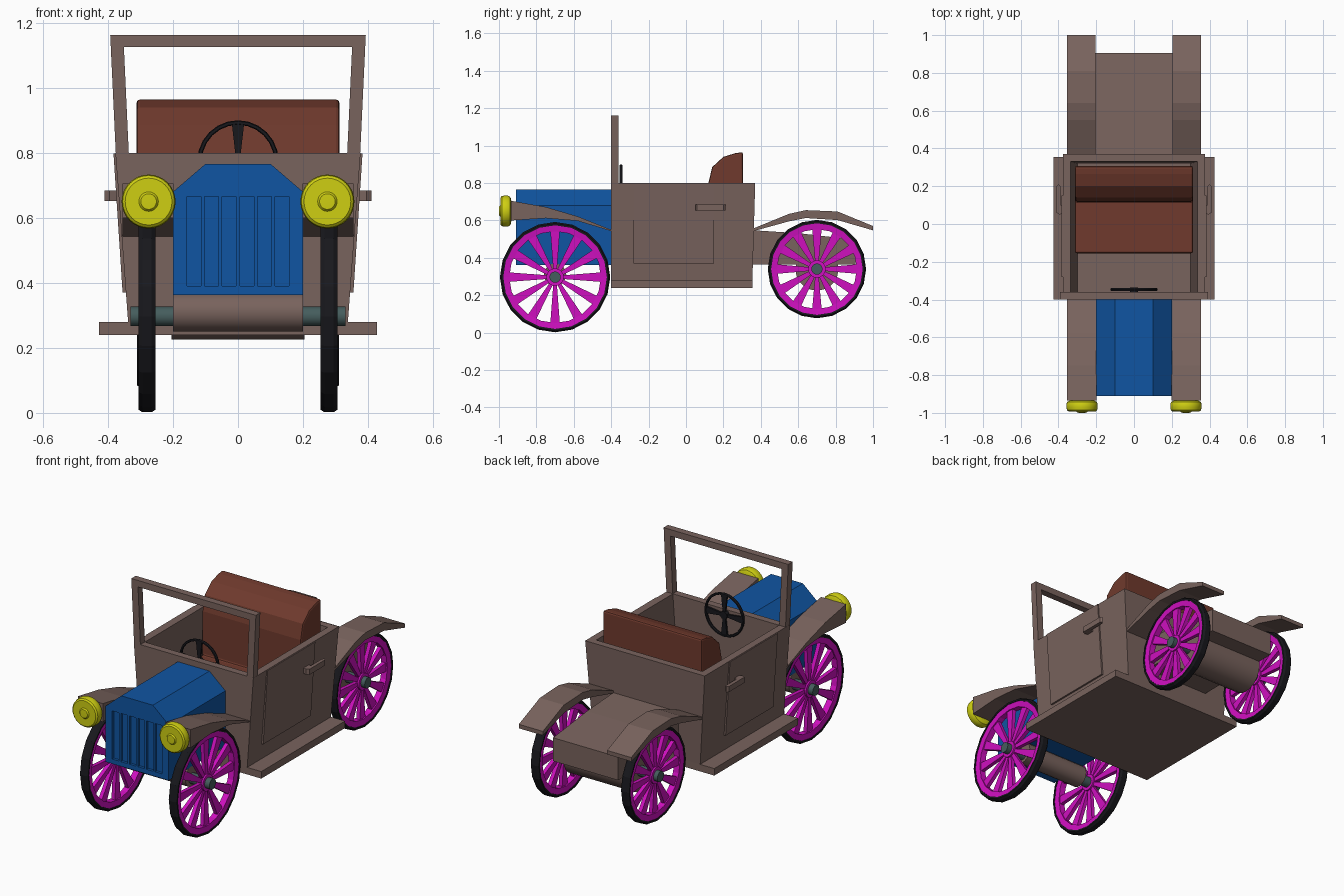
import bpy, bmesh, math
from mathutils import Vector

if "Cube" in bpy.data.objects:
    bpy.data.objects.remove(bpy.data.objects["Cube"])


def mat(name, r, g, b):
    m = bpy.data.materials.new(name)
    m.diffuse_color = (r, g, b, 1)
    m.use_nodes = True
    m.node_tree.nodes["Principled BSDF"].inputs["Base Color"].default_value = m.diffuse_color
    return m


BROWN = mat("brown", 0.19, 0.125, 0.11)
BLUE = mat("blue", 0.005, 0.09, 0.36)
MAGENTA = mat("magenta", 0.62, 0.005, 0.52)
YELLOW = mat("yellow", 0.62, 0.62, 0.006)
LEATHER = mat("leather", 0.16, 0.042, 0.026)
BLACK = mat("black", 0.009, 0.009, 0.012)
STEEL = mat("steel", 0.06, 0.11, 0.11)


def finish(name, bm, material, mirror=False, bevel=0, smooth=None):
    bmesh.ops.remove_doubles(bm, verts=bm.verts, dist=1e-5)
    bmesh.ops.recalc_face_normals(bm, faces=bm.faces)
    me = bpy.data.meshes.new(name)
    bm.to_mesh(me)
    bm.free()
    ob = bpy.data.objects.new(name, me)
    bpy.context.collection.objects.link(ob)
    if material:
        me.materials.append(material)
    if smooth:
        me.shade_smooth()
        me.set_sharp_from_angle(angle=math.radians(smooth))
    if bevel:
        b = ob.modifiers.new("bevel", 'BEVEL')
        b.width, b.segments, b.limit_method = bevel, 2, 'ANGLE'
        b.angle_limit = math.radians(50)
    if mirror:
        ob.modifiers.new("mirror", 'MIRROR')
    return ob


def add_prism(bm, pts, axis, a, b):
    """Extrude a 2D outline along an axis: x -> (y,z), y -> (x,z), z -> (x,y)."""
    def place(p, t):
        return {'x': (t, p[0], p[1]), 'y': (p[0], t, p[1]), 'z': (p[0], p[1], t)}[axis]
    lo = [bm.verts.new(place(p, a)) for p in pts]
    hi = [bm.verts.new(place(p, b)) for p in pts]
    bm.faces.new(lo)
    bm.faces.new(hi[::-1])
    for i in range(len(pts)):
        j = (i + 1) % len(pts)
        bm.faces.new((lo[i], lo[j], hi[j], hi[i]))


def prism(name, pts, axis, a, b, material, **kw):
    bm = bmesh.new()
    add_prism(bm, pts, axis, a, b)
    return finish(name, bm, material, **kw)


def rect(x0, x1, y0, y1):
    return [(x0, y0), (x1, y0), (x1, y1), (x0, y1)]


def lathe(name, profile, centre, axis, n, material, **kw):
    """Revolve a closed (radius, along) loop around the x or y axis."""
    bm = bmesh.new()
    rings = []
    for i in range(n):
        t = 2 * math.pi * i / n - math.pi / 2
        ring = []
        for r, a in profile:
            c, s = r * math.cos(t), r * math.sin(t)
            p = (a, c, s) if axis == 'x' else (c, a, s)
            ring.append(bm.verts.new(Vector(centre) + Vector(p)))
        rings.append(ring)
    m = len(profile)
    for i in range(n):
        A, B = rings[i], rings[(i + 1) % n]
        for k in range(m):
            l = (k + 1) % m
            if profile[k][0] > 0 or profile[l][0] > 0:
                bm.faces.new((A[k], A[l], B[l], B[k]))
    bmesh.ops.remove_doubles(bm, verts=bm.verts, dist=1e-5)
    bmesh.ops.dissolve_degenerate(bm, edges=bm.edges, dist=1e-6)
    return finish(name, bm, material, **kw)


def rod(name, r, a, b, centre, axis, n, material, **kw):
    return lathe(name, [(0, a), (r, a), (r, b), (0, b)], centre, axis, n, material, **kw)


def add_spokes(bm, count, r0, r1, w0, w1, centre, axis, a, b):
    u, v = (centre[1], centre[2]) if axis == 'x' else (centre[0], centre[2])
    for i in range(count):
        t = 2 * math.pi * i / count + math.pi / 2
        c, s = math.cos(t), math.sin(t)
        add_prism(bm, [(u + r * c - w * s, v + r * s + w * c)
                       for r, w in ((r0, -w0), (r1, -w1), (r1, w1), (r0, w0))], axis, a, b)


# wheels with axles and axle housings
for pos, x, y, z, R in (("front", 0.28, -0.70, 0.297, 0.295), ("rear", 0.285, 0.70, 0.34, 0.263)):
    c = (x, y, z)
    lathe(pos + "_tyres", [(R - .018, -.025), (R - .008, -.026), (R, -.014), (R, .014),
                           (R - .008, .026), (R - .018, .025)], c, 'x', 20, BLACK, mirror=True)
    lathe(pos + "_rims", [(R - .05, -.018), (R - .016, -.022), (R - .016, .022), (R - .05, .018)],
          c, 'x', 20, MAGENTA, mirror=True)
    bm = bmesh.new()
    add_spokes(bm, 12, 0.03, R - .04, .009, .026, c, 'x', x - .011, x + .011)
    finish(pos + "_spokes", bm, MAGENTA, mirror=True)
    rod(pos + "_hubs", .047, -.02, .02, c, 'x', 16, MAGENTA, mirror=True, smooth=40)
    rod(pos + "_axle", .03, -.33, .33, (0, y, z), 'x', 16, STEEL, smooth=40)
rod("front_axle_housing", .06, -.20, .20, (0, -0.70, .31), 'x', 20, BROWN, smooth=40)
rod("rear_axle_housing", .115, -.205, .205, (0, 0.70, .34), 'x', 20, BROWN, smooth=40)

# running board floor
prism("running_board", rect(-.427, .427, -.40, .355), 'z', .24, .28, BROWN)

# open tub: outer wall, rim, inner wall and floor
bm = bmesh.new()
levels = [(.338, -.40, .355, .28), (.377, -.40, .37, .80), (.335, -.36, .33, .80), (.30, -.36, .32, .30)]
loops = [[bm.verts.new((p[0], p[1], z)) for p in rect(-w, w, y0, y1)] for w, y0, y1, z in levels]
for A, B in zip(loops, loops[1:]):
    for i in range(4):
        j = (i + 1) % 4
        bm.faces.new((A[i], A[j], B[j], B[i]))
bm.faces.new(loops[0])
bm.faces.new(loops[-1])
finish("body_tub", bm, BROWN)

# doors and handles
prism("doors", [(.335, .37), (.355, .37), (.383, .798), (.362, .798)], 'y', -.28, .15, BROWN, mirror=True)
prism("door_handles", [(.36, .06), (.395, .05), (.41, .06), (.41, .20), (.40, .21), (.39, .20),
                       (.39, .10), (.36, .10)], 'z', .652, .684, BROWN, mirror=True)

# windscreen frame
prism("windscreen_frame", [(-.376, .80), (-.393, 1.162), (.393, 1.162), (.376, .80),
                           (.336, .80), (.351, 1.125), (-.351, 1.125), (-.336, .80)],
      'y', -.40, -.36, BROWN)

# bonnet with recessed grille slots
bonnet = prism("bonnet", [(-.20, .363), (.20, .363), (.20, .68), (.10, .766), (-.10, .766), (-.20, .68)],
               'y', -.91, -.40, BLUE)
bm = bmesh.new()
for i in range(6):
    x = (i - 2.5) * .054
    add_prism(bm, rect(x - .0215, x + .0215, .39, .665), 'y', -.95, -.895)
cutter = finish("grille_cutter", bm, None)
cutter.hide_render = cutter.hide_viewport = True
cut = bonnet.modifiers.new("grille", 'BOOLEAN')
cut.operation, cut.object, cut.solver = 'DIFFERENCE', cutter, 'EXACT'

# tail deck
prism("tail", [(.35, .548), (.60, .532), (.905, .497), (.905, .364), (.35, .364)], 'x', -.205, .205, BROWN)

# fenders
prism("front_fenders", [(-.935, .705), (-.75, .672), (-.58, .622), (-.40, .55), (-.40, .543),
                        (-.58, .598), (-.75, .612), (-.935, .60)], 'x', .198, .355, BROWN, mirror=True)
prism("rear_fenders", [(.35, .553), (.55, .635), (.64, .655), (.81, .648), (1.0, .57), (1.0, .547),
                       (.81, .602), (.64, .613), (.55, .595), (.35, .54)], 'x', .203, .355, BROWN, mirror=True)

# headlights
lathe("headlights", [(0, -1.0), (.024, -.999), (.03, -.992), (.072, -.992), (.080, -.985), (.083, -.97),
                     (.083, -.953), (.078, -.942), (.065, -.935), (0, -.93)],
      (.275, 0, .65), 'y', 32, YELLOW, mirror=True, smooth=35)

# bench seat
prism("seat", [(-.155, .29), (-.155, .55), (.12, .55), (.12, .80), (.14, .885), (.20, .94),
               (.265, .96), (.305, .965), (.308, .29)], 'x', -.312, .312, LEATHER, bevel=.01)

# steering wheel
c = (0, -.347, .775)
lathe("steering_rim", [(.114, -.008), (.122, -.008), (.125, 0), (.122, .008), (.114, .008), (.111, 0)],
      c, 'y', 24, BLACK, smooth=40)
bm = bmesh.new()
add_spokes(bm, 4, .01, .116, .007, .019, c, 'y', -.353, -.342)
finish("steering_spokes", bm, BLACK)
rod("steering_hub", .022, -.02, .01, c, 'y', 16, BLACK, smooth=40)
